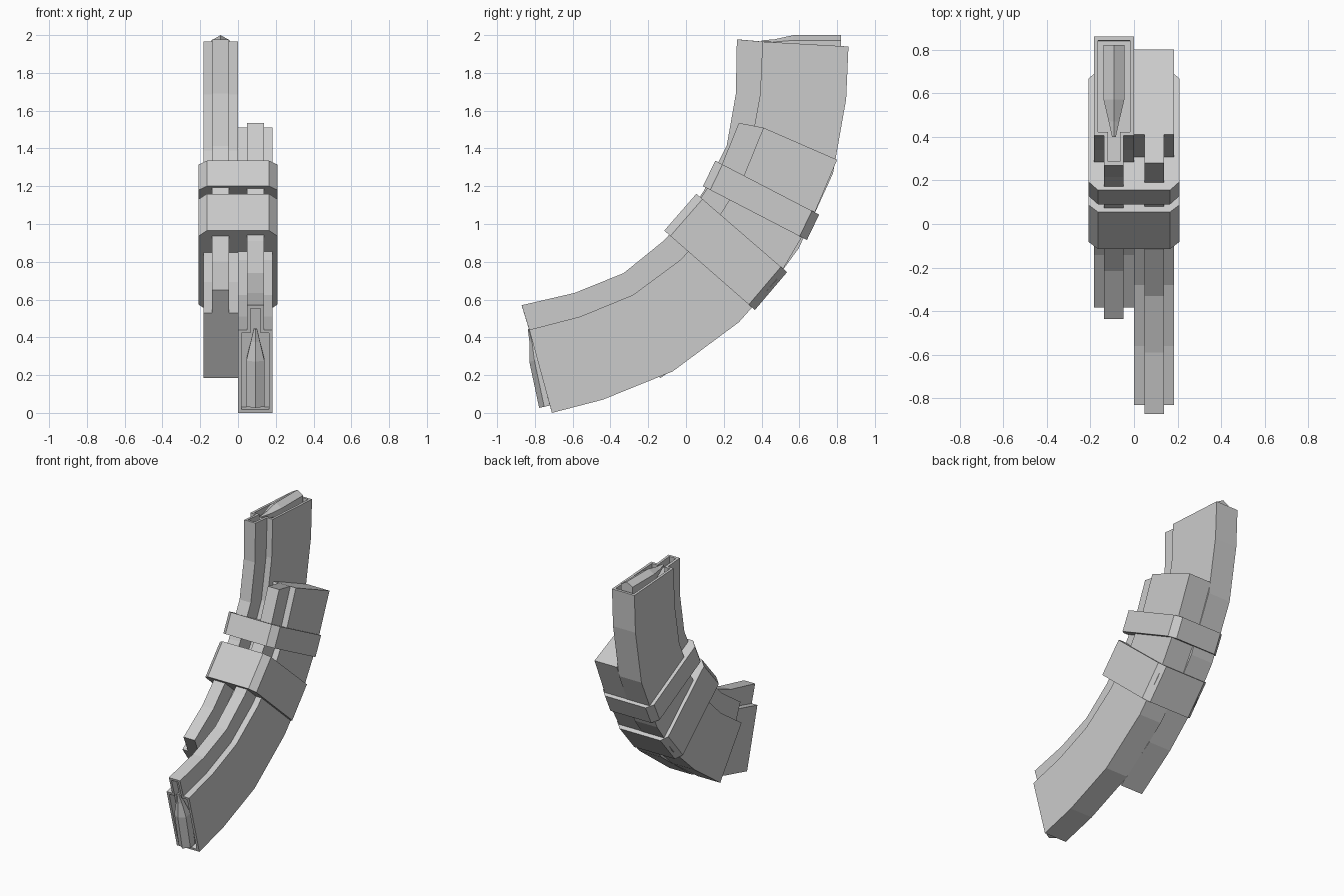
import bpy, bmesh, math
from mathutils import Vector

if "Cube" in bpy.data.objects:
    bpy.data.objects.remove(bpy.data.objects["Cube"])

# The second magazine is the first turned half a revolution about an axis in the YZ plane
N = Vector((0, 0.629, 0.777)).normalized()
D = 0.801


def turn(p):
    p = Vector(p)
    p = p - 2 * (N.dot(p) - D) * N
    return Vector((-p.x, p.y, p.z))


def finish(name, bm):
    me = bpy.data.meshes.new(name)
    bm.to_mesh(me)
    bm.free()
    ob = bpy.data.objects.new(name, me)
    bpy.context.collection.objects.link(ob)
    return ob


def loft(rings):
    """Skin a list of closed rings; returns the bmesh and the first cap."""
    bm = bmesh.new()
    vs = [[bm.verts.new(p) for p in r] for r in rings]
    n = len(vs[0])
    for a, b in zip(vs, vs[1:]):
        for i in range(n):
            j = (i + 1) % n
            bm.faces.new((a[i], a[j], b[j], b[i]))
    first = bm.faces.new(vs[0][::-1])
    bm.faces.new(vs[-1])
    bmesh.ops.recalc_face_normals(bm, faces=bm.faces[:])
    return bm, first


# Curves of the magazine in (y, z), from feed end to base end
RIB = [(-.87, .57), (-.59, .635), (-.33, .74), (-.12, .91), (.04, 1.08), (.18, 1.29), (.28, 1.535)]
STEP = [(-.83, .44), (-.56, .51), (-.28, .625), (-.03, .81), (.15, 1.0), (.30, 1.24), (.41, 1.51)]
BACK = [(-.71, 0), (-.44, .07), (-.07, .22), (.28, .48), (.48, .705), (.66, 1.01), (.80, 1.34)]
X0, X1, R0, R1 = 0.001, 0.183, 0.047, 0.138


def magazine(name, flip):
    rings = []
    for r, s, b in zip(RIB, STEP, BACK):
        ring = [(R0, *r), (R1, *r), (R1, *s), (X1, *s), (X1, *b), (X0, *b), (X0, *s), (R0, *s)]
        rings.append([turn(p) if flip else Vector(p) for p in ring])
    bm, mouth = loft(rings)
    # open feed mouth
    bmesh.ops.inset_region(bm, faces=[mouth], thickness=0.018, use_even_offset=True)
    bmesh.ops.inset_region(bm, faces=[mouth], thickness=0.0002, depth=-0.05)
    finish(name, bm)


def cartridge(name, flip):
    # (y, z, radius) along the axis, laid out on the upper magazine
    path = [(.82, 1.945, .055), (.57, 1.945, .055), (.47, 1.95, .028), (.40, 1.962, .010)]
    rings = []
    for y, z, r in path:
        ring = []
        for i in range(6):
            a = math.radians(60 * i)
            p = Vector((-0.092 + r * math.sin(a), y, z + r * math.cos(a)))
            ring.append(p if flip else turn(p))
        rings.append(ring)
    finish(name, loft(rings)[0])


for label, flip in (("lower", False), ("upper", True)):
    magazine(label + "_magazine", flip)
    cartridge(label + "_cartridge", flip)


# Chamfered tape bands wrapped round both magazines
def band(name, front_low, front_high, back_high, back_low, w=0.208, c=0.043):
    rings = []
    for f, b in ((front_low, back_low), (front_high, back_high)):
        f, b = Vector((0, *f)), Vector((0, *b))
        d = (b - f).normalized() * c
        half = [(w - c, f), (w, f + d), (w, b - d), (w - c, b)]
        ring = [Vector((x, p.y, p.z)) for x, p in half]
        ring += [Vector((-x, p.y, p.z)) for x, p in reversed(half)]
        rings.append(ring)
    finish(name, loft(rings)[0])


band("wide_tape_band", (-.115, .965), (.055, 1.16), (.535, .745), (.365, .545))
band("narrow_tape_band", (.09, 1.20), (.155, 1.335), (.705, 1.05), (.64, .915))
